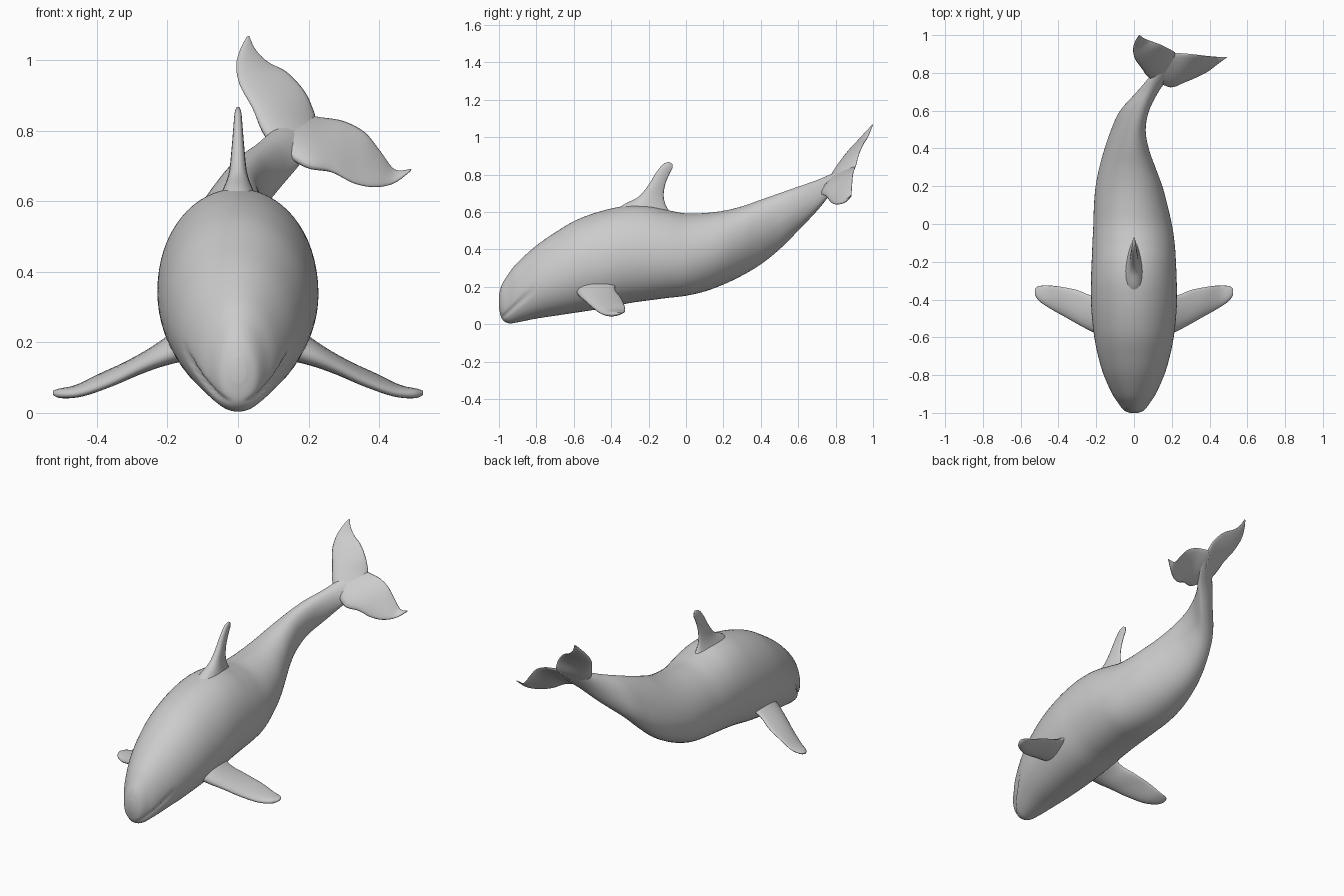
import bpy, bmesh, math
from mathutils import Vector


def resample(rows, steps):
    """Smooth curve (Catmull-Rom) through rows of numbers."""
    out = []
    n = len(rows)
    for i in range(n - 1):
        a, b, c, d = (rows[max(i - 1, 0)], rows[i], rows[i + 1], rows[min(i + 2, n - 1)])
        for k in range(steps):
            t = k / steps
            out.append([0.5 * (2 * q + (r - p) * t + (2 * p - 5 * q + 4 * r - s) * t * t
                               + (3 * q - p - 3 * r + s) * t ** 3)
                        for p, q, r, s in zip(a, b, c, d)])
    return out + [list(rows[-1])]


def loft(name, rings):
    """Skin a list of rings, cap both ends, shade smooth."""
    bm = bmesh.new()
    vs = [[bm.verts.new(p) for p in ring] for ring in rings]
    n = len(vs[0])
    for a, b in zip(vs, vs[1:]):
        for j in range(n):
            bm.faces.new((a[j], a[(j + 1) % n], b[(j + 1) % n], b[j]))
    for end in (vs[0], vs[-1]):
        mid = bm.verts.new(sum((v.co for v in end), Vector()) / n)
        for j in range(n):
            bm.faces.new((end[j], end[(j + 1) % n], mid))
    bmesh.ops.recalc_face_normals(bm, faces=bm.faces)
    me = bpy.data.meshes.new(name)
    bm.to_mesh(me)
    bm.free()
    me.polygons.foreach_set("use_smooth", [True] * len(me.polygons))
    ob = bpy.data.objects.new(name, me)
    bpy.context.collection.objects.link(ob)
    return ob


def fin(name, sections, sides=20):
    """Fin from sections: leading point, trailing point, half thickness."""
    rows = resample([(*a, *b, t) for a, b, t in sections], 5)
    mids = [(Vector(r[:3]) + Vector(r[3:6])) / 2 for r in rows]
    rings = []
    for i, r in enumerate(rows):
        half = (Vector(r[:3]) - Vector(r[3:6])) / 2
        span = mids[min(i + 1, len(mids) - 1)] - mids[max(i - 1, 0)]
        nrm = half.cross(span).normalized()
        ring = []
        for j in range(sides):
            t = 2 * math.pi * j / sides
            ring.append(mids[i] + half * math.cos(t)
                        + nrm * r[6] * math.sin(t) * (0.85 + 0.3 * math.cos(t)))
        rings.append(ring)
    return loft(name, rings)


# Body stations: y, top z, bottom z, left x, right x, lean of the crest
body = [
    (-1.0, .155, .085, -.022, .022, 0), (-.985, .21, .03, -.055, .055, 0),
    (-.95, .268, .005, -.082, .082, 0), (-.9, .33, .01, -.115, .115, 0),
    (-.8, .42, .03, -.16, .16, 0), (-.7, .49, .045, -.19, .19, 0),
    (-.6, .55, .06, -.21, .21, 0), (-.5, .59, .075, -.222, .222, 0),
    (-.4, .618, .092, -.228, .228, 0), (-.3, .635, .113, -.228, .226, 0),
    (-.2, .632, .127, -.224, .222, 0), (-.1, .61, .14, -.22, .215, 0),
    (0, .592, .152, -.215, .20, 0), (.1, .594, .175, -.212, .177, .05),
    (.2, .606, .212, -.203, .15, .12), (.3, .63, .26, -.183, .113, .2),
    (.4, .665, .32, -.155, .078, .3), (.5, .70, .40, -.12, .062, .4),
    (.6, .735, .50, -.073, .08, .4), (.7, .77, .605, .015, .13, .1),
    (.77, .80, .69, .075, .18, -.3), (.83, .825, .75, .125, .215, -.6),
    (.88, .842, .805, .18, .225, -.6)]
SIDES = 64
rings = []
for y, top, bot, xl, xr, lean in resample(body, 7):
    zc = bot + 0.46 * (top - bot)
    xc, hw = (xl + xr) / 2, (xr - xl) / 2
    ring = []
    for j in range(SIDES):
        t = 2 * math.pi * j / SIDES
        c, s = math.cos(t), math.sin(t)
        cc = c if s > 0 else math.copysign(abs(c) ** 0.9, c)
        x = xc + hw * (math.sqrt(1 - lean * lean) * cc + lean * s)
        z = zc + s * (top - zc if s > 0 else zc - bot)
        # mouth crease
        if y < -.8:
            line = .045 + (y + .97) * .9
            fade = min(1, (-.8 - y) / .06)
            x -= .012 * fade * math.exp(-((z - line) / .012) ** 2) * c
        ring.append((x, y, z))
    rings.append(ring)
loft("body", rings)

# Dorsal fin
dorsal = [(-.43, .56, -.03, .555, .085), (-.34, .635, -.09, .605, .052),
          (-.255, .68, -.118, .67, .03), (-.2, .745, -.113, .74, .021),
          (-.16, .81, -.09, .80, .015), (-.122, .855, -.072, .835, .011),
          (-.09, .868, -.073, .857, .005)]
fin("dorsal_fin", [((0, a, b), (0, c, d), t) for a, b, c, d, t in dorsal])

# Side flippers, mirrored
flipper = [((.12, -.60, .19), (.12, -.36, .25), .06),
           ((.21, -.575, .155), (.215, -.38, .19), .036),
           ((.28, -.54, .125), (.30, -.35, .145), .026),
           ((.36, -.495, .085), (.39, -.332, .108), .021),
           ((.44, -.45, .056), (.46, -.325, .075), .017),
           ((.50, -.41, .05), (.508, -.33, .064), .014),
           ((.525, -.375, .055), (.525, -.345, .06), .006)]
for side, sx in (("left", -1), ("right", 1)):
    fin(side + "_flipper", [((sx * a[0], *a[1:]), (sx * b[0], *b[1:]), t)
                            for a, b, t in flipper])

# Tail flukes, rolled to one side
notch = (.218, .905, .84)
fin("upper_fluke", [((.15, .74, .71), notch, .025),
                    ((.078, .775, .785), (.215, .91, .855), .026),
                    ((.04, .825, .865), (.19, .925, .91), .018),
                    ((.005, .875, .93), (.14, .95, .965), .013),
                    ((-.005, .925, .985), (.085, .97, .995), .01),
                    ((.006, .965, 1.03), (.05, .985, 1.03), .007),
                    ((.024, .996, 1.065), (.032, 1.0, 1.068), .003)])
fin("lower_fluke", [((.10, .765, .76), notch, .025),
                    ((.19, .725, .70), (.235, .905, .838), .026),
                    ((.265, .75, .683), (.30, .90, .827), .018),
                    ((.325, .775, .652), (.36, .893, .795), .013),
                    ((.385, .805, .64), (.405, .888, .74), .01),
                    ((.44, .845, .65), (.445, .885, .69), .007),
                    ((.488, .88, .685), (.492, .885, .692), .003)])
